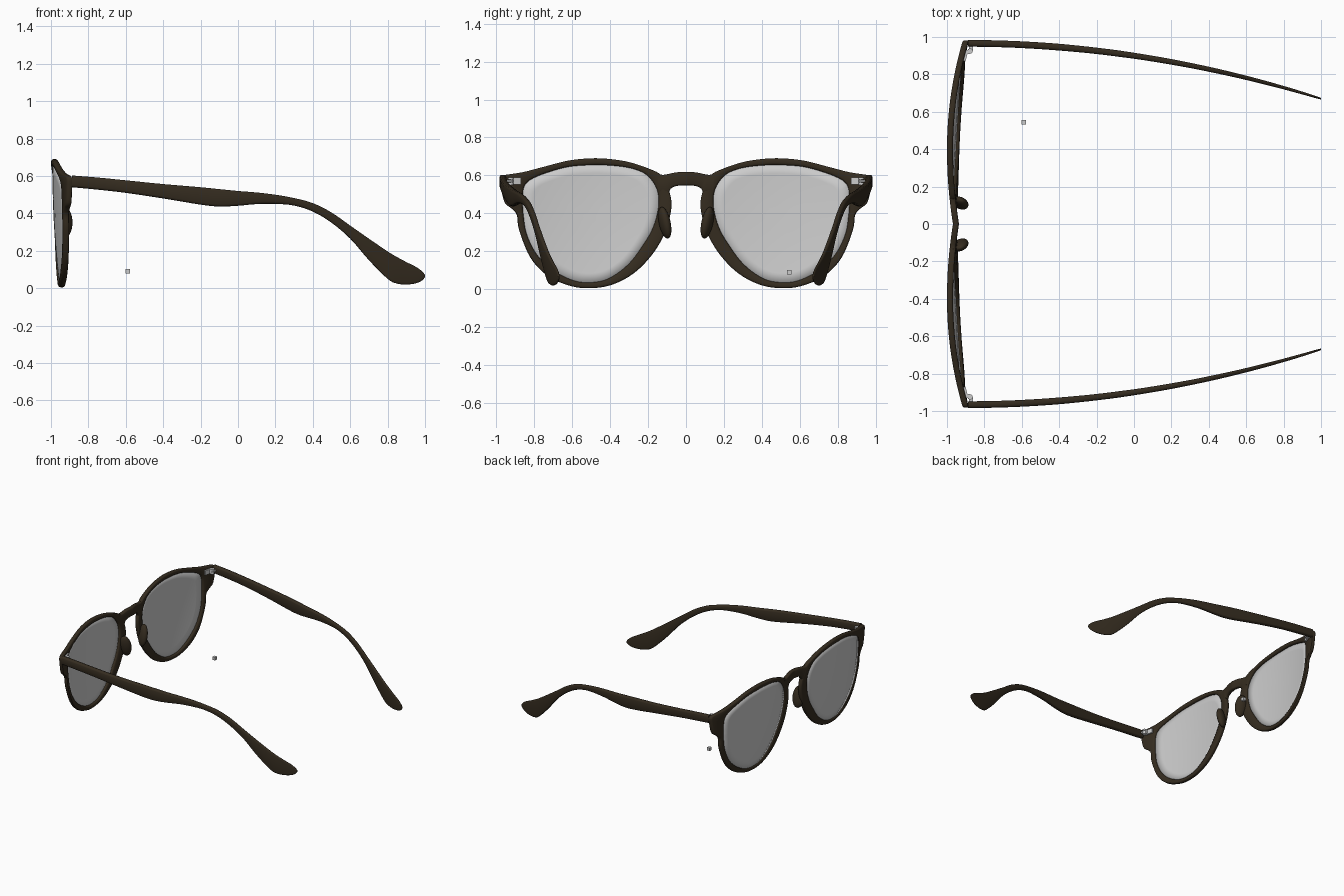
import bpy, bmesh, math
from mathutils import Vector, Matrix

if "Cube" in bpy.data.objects:
    bpy.data.objects.remove(bpy.data.objects["Cube"])

dark = bpy.data.materials.new("dark_brown")
dark.diffuse_color = (0.035, 0.025, 0.014, 1)
dark.use_nodes = True
dark.node_tree.nodes["Principled BSDF"].inputs["Base Color"].default_value = dark.diffuse_color


def front_x(y, z):
    """Curved front surface of the frame."""
    a = abs(y) - 0.4
    return -1.0 + (0.25 if a > 0 else 0.2) * a * a + 0.1 * (z - 0.62) ** 2


def smooth_rows(rows, sub, closed):
    """Catmull-Rom resampling of rows of numbers."""
    n, out = len(rows), []
    for i in range(n if closed else n - 1):
        ix = [i - 1, i, i + 1, i + 2]
        ix = [k % n if closed else min(max(k, 0), n - 1) for k in ix]
        a, b, c, d = (rows[k] for k in ix)
        for s in range(sub):
            t = s / sub
            out.append([0.5 * (2 * q + (r - p) * t + (2 * p - 5 * q + 4 * r - u) * t * t
                               + (3 * q - p - 3 * r + u) * t ** 3)
                        for p, q, r, u in zip(a, b, c, d)])
    if not closed:
        out.append(list(rows[-1]))
    return out


def rounded(width, depth, r):
    """Bevelled rectangle section as fractions of width and depth."""
    a, b = min(r / max(width, 1e-4), 0.35), min(r / max(depth, 1e-4), 0.35)
    m = 0.3
    return [(0, b), (a * m, b * m), (a, 0), (1 - a, 0), (1 - a * m, b * m), (1, b),
            (1, 1 - b), (1 - a * m, 1 - b * m), (1 - a, 1), (a, 1), (a * m, 1 - b * m), (0, 1 - b)]


def finish(name, bm, mat=None, mirror=True):
    bmesh.ops.recalc_face_normals(bm, faces=bm.faces)
    for f in bm.faces:
        f.smooth = True
    me = bpy.data.meshes.new(name)
    bm.to_mesh(me)
    bm.free()
    me.set_sharp_from_angle(angle=math.radians(50))
    if mat:
        me.materials.append(mat)
    ob = bpy.data.objects.new(name, me)
    bpy.context.collection.objects.link(ob)
    if mirror:
        mod = ob.modifiers.new("mirror", 'MIRROR')
        mod.use_axis = (False, True, False)
        mod.use_mirror_merge = False
    return ob


def loft(name, sections, closed, mirror=True):
    bm = bmesh.new()
    rings = [[bm.verts.new(p) for p in s] for s in sections]
    m, n = len(rings[0]), len(rings)
    for i in range(n if closed else n - 1):
        a, b = rings[i], rings[(i + 1) % n]
        for j in range(m):
            k = (j + 1) % m
            bm.faces.new((a[j], a[k], b[k], b[j]))
    if not closed:
        bm.faces.new(rings[0])
        bm.faces.new(rings[-1])
    return finish(name, bm, dark, mirror)


def frame_section(row, depth=0.032):
    y0, z0, y1, z1 = row
    pts = []
    for s, d in rounded(math.hypot(y1 - y0, z1 - z0), depth, 0.01):
        y, z = y0 + (y1 - y0) * s, z0 + (z1 - z0) * s
        pts.append(Vector((front_x(y, z) + d * depth, y, z)))
    return pts


# Rims: outer edge (y, z) and lens opening (y, z), walked round one eye
rim = [
    (.50, .690, .49, .655), (.62, .678, .62, .645), (.74, .648, .74, .612),
    (.86, .617, .815, .580), (.955, .602, .845, .555), (.978, .590, .855, .535),
    (.98, .56, .86, .51), (.958, .46, .862, .47), (.92, .425, .861, .435),
    (.892, .39, .858, .395), (.88, .31, .84, .29), (.82, .165, .785, .18),
    (.73, .07, .70, .10), (.62, .02, .60, .048), (.52, .005, .51, .035),
    (.40, .02, .41, .055), (.28, .08, .305, .13), (.18, .18, .225, .235),
    (.11, .30, .172, .33), (.077, .43, .145, .44), (.09, .52, .155, .53),
    (.13, .60, .205, .60), (.20, .637, .265, .63), (.30, .670, .33, .645),
    (.40, .686, .41, .653)]
rim = smooth_rows(rim, 5, True)
loft("rim", [frame_section(r) for r in rim], True)

# Keyhole bridge
half = [(.15, .607, .14, .50), (.12, .603, .095, .505), (.09, .608, .08, .53),
        (.05, .616, .05, .544)]
rows = [(-a, b, -c, d) for a, b, c, d in half] + [(0, .617, 0, .547)] + half[::-1]
loft("bridge", [frame_section(r) for r in smooth_rows(rows, 5, False)], False, mirror=False)

# Lenses: rings shrinking to a centre, following the front curve
bm = bmesh.new()
cy, cz, rings = 0.5, 0.36, []
for f in (1.02, 0.85, 0.65, 0.45, 0.25):
    ring = []
    for r in rim:
        y, z = cy + (r[2] - cy) * f, cz + (r[3] - cz) * f
        ring.append(bm.verts.new((front_x(y, z) + 0.012, y, z)))
    rings.append(ring)
n = len(rim)
for a, b in zip(rings, rings[1:]):
    for i in range(n):
        k = (i + 1) % n
        bm.faces.new((a[i], a[k], b[k], b[i]))
centre = bm.verts.new((front_x(cy, cz) + 0.012, cy, cz))
for i in range(n):
    bm.faces.new((rings[-1][i], rings[-1][(i + 1) % n], centre))
lens = finish("lens", bm)
sol = lens.modifiers.new("thickness", 'SOLIDIFY')
sol.thickness = 0.008
sol.offset = 0

# Temples: x, top z, bottom z, thickness
temple = [
    (-.888, .603, .540, .036), (-.75, .592, .527, .036), (-.6, .577, .51, .036),
    (-.4, .557, .48, .036), (-.2, .54, .447, .034), (-.1, .53, .437, .034),
    (0, .52, .441, .032), (.1, .512, .450, .031), (.2, .50, .451, .03),
    (.3, .482, .442, .028), (.4, .455, .41, .027), (.5, .405, .35, .025),
    (.6, .335, .265, .023), (.7, .265, .15, .021), (.8, .197, .05, .018),
    (.85, .167, .025, .017), (.9, .14, .02, .015), (.95, .115, .026, .013),
    (.985, .09, .042, .011), (1.0, .070, .060, .008)]
sections = []
for x, top, bot, th in smooth_rows(temple, 4, False):
    y = 0.966 - 0.082 * (x + 0.9) ** 2
    sections.append([Vector((x, y + (d - 0.5) * th, top + (bot - top) * s))
                     for s, d in rounded(top - bot, th, 0.012)])
loft("temple", sections, False)

# Nose pads
bm = bmesh.new()
bmesh.ops.create_uvsphere(bm, u_segments=24, v_segments=14, radius=1)
bm.transform(Matrix.Translation((-.928, .112, .35)) @ Matrix.Rotation(math.radians(-12), 4, 'X')
             @ Matrix.Rotation(math.radians(-22), 4, 'Z') @ Matrix.Diagonal((.045, .028, .085, 1)))
finish("nose_pad", bm, dark)

# Hinges: frame plate, knuckles and temple plate
bm = bmesh.new()


def box(loc, size, angle=0):
    bmesh.ops.create_cube(bm, size=1, matrix=Matrix.Translation(loc)
                          @ Matrix.Rotation(math.radians(angle), 4, 'Z')
                          @ Matrix.Diagonal((*size, 1)))


box((-.9, .9, .57), (.014, .06, .036), -14)
box((-.887, .918, .57), (.022, .016, .034))
box((-.872, .938, .57), (.02, .02, .012))
for z in (.556, .57, .584):
    bmesh.ops.create_cone(bm, cap_ends=True, segments=20, radius1=.014, radius2=.014,
                          depth=.012, matrix=Matrix.Translation((-.876, .925, z)))
finish("hinge", bm)

# Small loose cube
bm = bmesh.new()
box((-.59, .545, .09), (.024, .024, .024))
finish("small_cube", bm, mirror=False)
